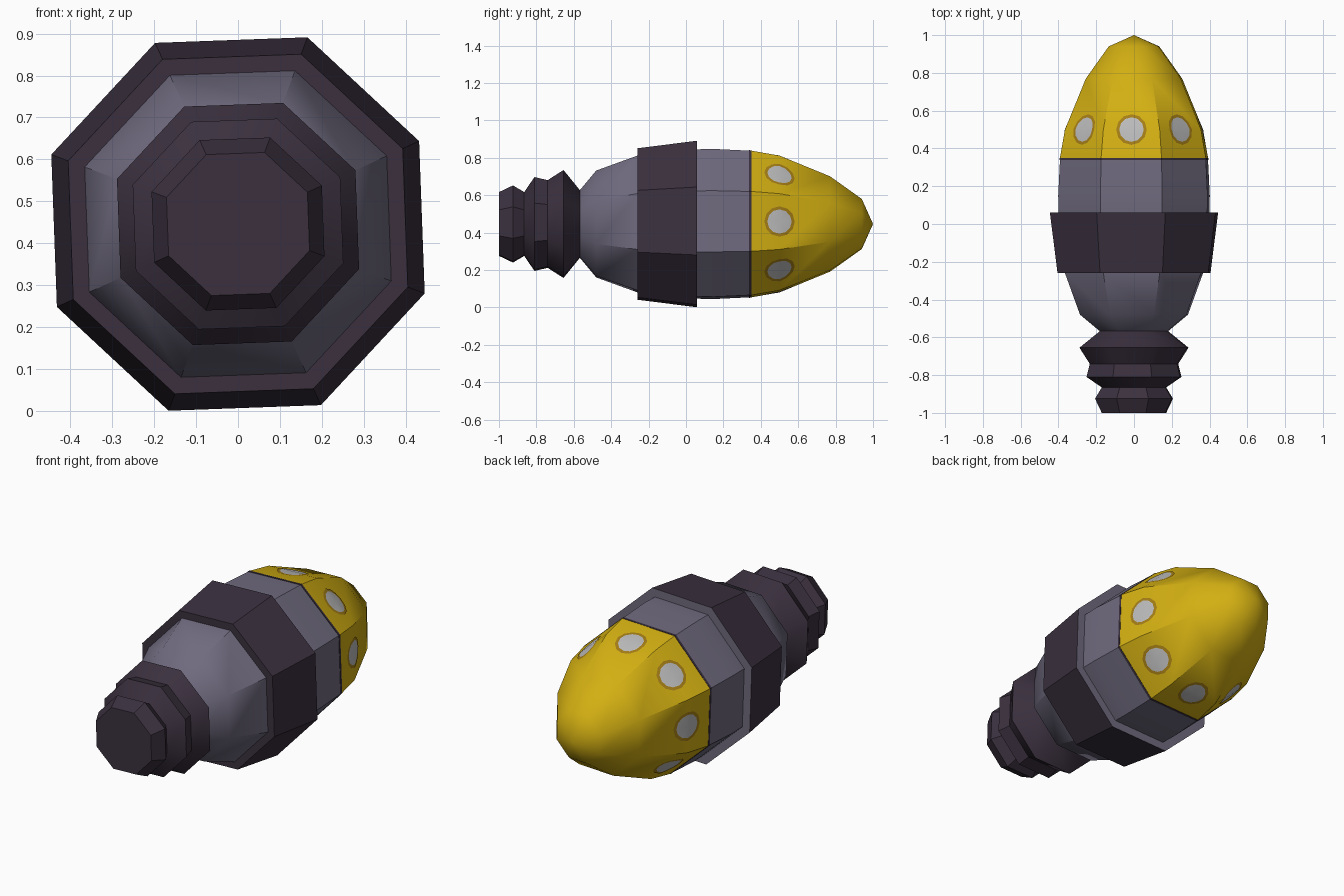
import bpy, bmesh, math

if "Cube" in bpy.data.objects:
    bpy.data.objects.remove(bpy.data.objects["Cube"])

SIDES = 8
TURN = math.radians(24.6)      # roll of the octagon about the long axis
CENTRE_Z = 0.446
SHARP = math.radians(38)


def material(name, r, g, b):
    m = bpy.data.materials.new(name)
    m.use_nodes = True
    m.diffuse_color = (r, g, b, 1)
    m.node_tree.nodes["Principled BSDF"].inputs["Base Color"].default_value = (r, g, b, 1)
    return m


DARK = material("dark plum", 0.043, 0.030, 0.049)
GREY = material("violet grey", 0.16, 0.145, 0.21)
YELLOW = material("yellow", 0.65, 0.43, 0.006)
OCHRE = material("ochre rim", 0.38, 0.21, 0.008)
LIGHT = material("light grey", 0.50, 0.50, 0.50)


def polar(r, a, y):
    return (r * math.cos(a), y, CENTRE_Z + r * math.sin(a))


def finish(name, bm, mats):
    mesh = bpy.data.meshes.new(name)
    bm.to_mesh(mesh)
    bm.free()
    for m in mats:
        mesh.materials.append(m)
    mesh.shade_smooth()
    mesh.set_sharp_from_angle(angle=SHARP)
    obj = bpy.data.objects.new(name, mesh)
    bpy.context.collection.objects.link(obj)
    return obj


def lathe(name, profile, mats, closed=False, back_index=0):
    """Octagonal solid around the y axis from (y, radius) points."""
    bm = bmesh.new()
    rings = [[bm.verts.new(polar(r, TURN + k * math.tau / SIDES, y)) for k in range(SIDES)]
             for y, r in profile]
    pairs = list(zip(rings, rings[1:]))
    if closed:
        pairs.append((rings[-1], rings[0]))
    for a, b in pairs:
        for k in range(SIDES):
            n = (k + 1) % SIDES
            bm.faces.new((a[k], a[n], b[n], b[k]))
    if not closed:
        bm.faces.new(rings[0])
        if profile[-1][1] > 0:
            bm.faces.new(rings[-1])
    bmesh.ops.remove_doubles(bm, verts=bm.verts, dist=1e-5)
    bmesh.ops.recalc_face_normals(bm, faces=bm.faces)
    bm.normal_update()
    for f in bm.faces:
        if f.normal.y > 0.9:
            f.material_index = back_index
    return finish(name, bm, mats)


# Stepped neck
lathe("neck", [(-1, 0.182), (-0.925, 0.22), (-0.865, 0.182), (-0.81, 0.268),
               (-0.74, 0.25), (-0.655, 0.308), (-0.565, 0.19)], [DARK])

# Main shell
lathe("body", [(-0.57, 0.19), (-0.48, 0.305), (-0.26, 0.39), (0.06, 0.426),
               (0.15, 0.428), (0.342, 0.418)], [GREY])

# Flared collar with a grey rear rim
lathe("collar", [(-0.26, 0.37), (-0.26, 0.432), (0.06, 0.475), (0.06, 0.40)],
      [DARK, GREY], closed=True, back_index=1)

# Seam and nose
lathe("nose_seam", [(0.338, 0.421), (0.35, 0.420)], [DARK])
NOSE = [(0.346, 0.419), (0.5, 0.39), (0.77, 0.272), (0.94, 0.143), (1.0, 0.0)]
lathe("nose", NOSE, [YELLOW])


def nose_apothem(y):
    for (y0, r0), (y1, r1) in zip(NOSE, NOSE[1:]):
        if y <= y1:
            return (r0 + (r1 - r0) * (y - y0) / (y1 - y0)) * math.cos(math.pi / SIDES)


# Rimmed round window on each nose facet, folded over the facet crease
def window(name, angle, steps=12):
    bm = bmesh.new()

    def place(u, y):
        d = nose_apothem(y) + 0.003
        return bm.verts.new(polar(math.hypot(d, u), angle + math.atan2(u, d), y))

    def circle(r):
        return [place(r * math.cos(k * math.tau / steps), 0.5 + r * math.sin(k * math.tau / steps))
                for k in range(steps)]

    hub, inner, outer = place(0, 0.5), circle(0.065), circle(0.081)
    for k in range(steps):
        n = (k + 1) % steps
        bm.faces.new((hub, inner[n], inner[k]))
        rim = bm.faces.new((inner[k], inner[n], outer[n], outer[k]))
        rim.material_index = 1
    bmesh.ops.recalc_face_normals(bm, faces=bm.faces)
    bm.normal_update()
    hub_face = hub.link_faces[0]
    outward = hub_face.normal.x * math.cos(angle) + hub_face.normal.z * math.sin(angle)
    if outward < 0:
        bmesh.ops.reverse_faces(bm, faces=bm.faces)
    finish(name, bm, [LIGHT, OCHRE])


for k in range(SIDES):
    window(f"window_{k + 1}", TURN + (k + 0.5) * math.tau / SIDES)
